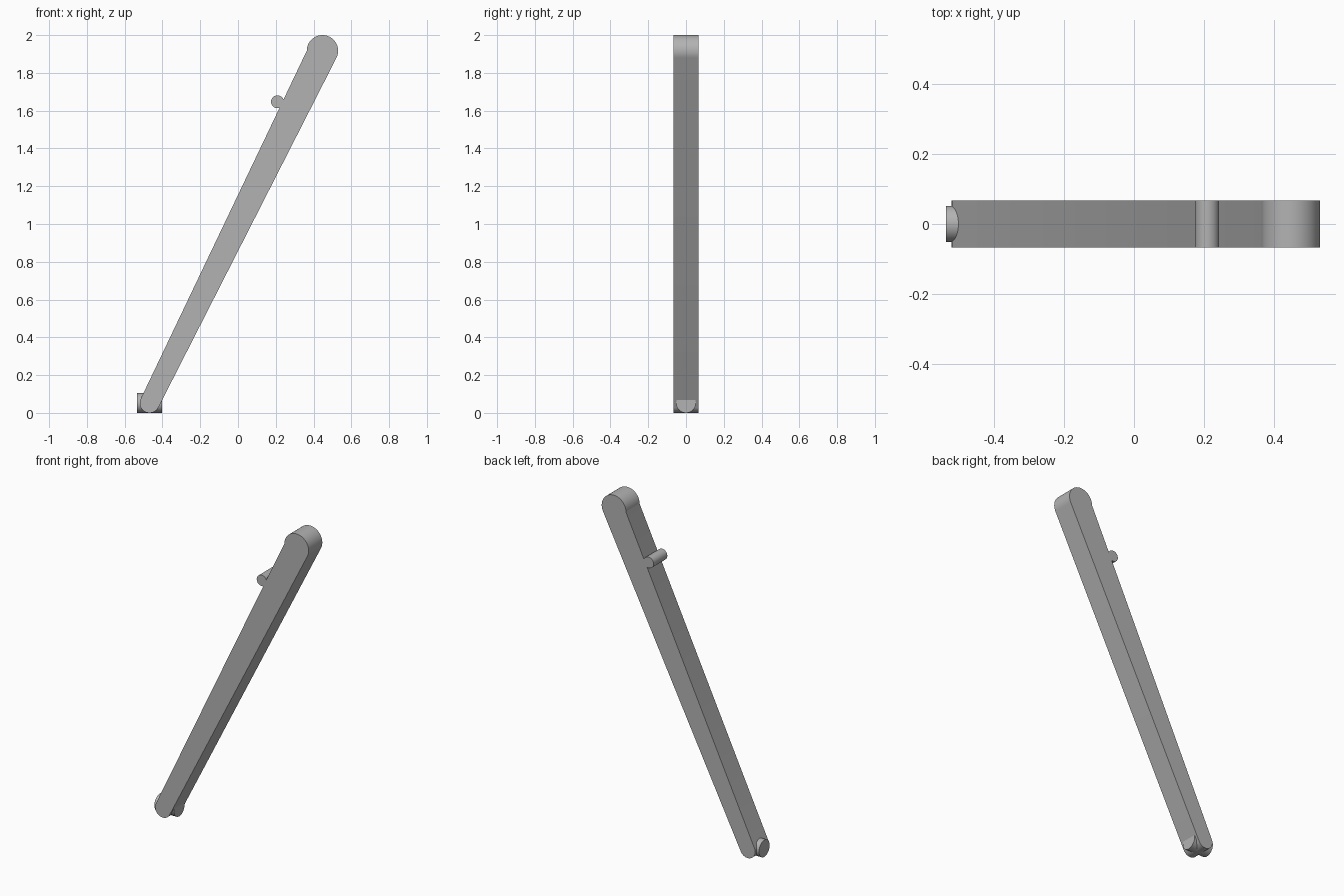
import bpy, bmesh
from math import sin, cos, radians, pi
from mathutils import Matrix

cube = bpy.data.objects.get("Cube")
if cube:
    bpy.data.objects.remove(cube, do_unlink=True)

# Plain grey
grey = bpy.data.materials.new("grey")
grey.use_nodes = True
colour = (0.45, 0.45, 0.45, 1)
grey.diffuse_color = colour
grey.node_tree.nodes["Principled BSDF"].inputs["Base Color"].default_value = colour

HALF_WIDTH = 0.067


def finish(bm, name):
    bmesh.ops.recalc_face_normals(bm, faces=bm.faces)
    mesh = bpy.data.meshes.new(name)
    bm.to_mesh(mesh)
    bm.free()
    mesh.materials.append(grey)
    obj = bpy.data.objects.new(name, mesh)
    bpy.context.collection.objects.link(obj)
    bpy.ops.object.select_all(action="DESELECT")
    obj.select_set(True)
    bpy.context.view_layer.objects.active = obj
    bpy.ops.object.shade_smooth_by_angle(angle=radians(30))
    return obj


def arc(x, z, radius, start, end, steps=32):
    angles = [radians(start + (end - start) * i / steps) for i in range(steps + 1)]
    return [(x + radius * cos(a), z + radius * sin(a)) for a in angles]


def cylinder(name, centre, radius, length, axis):
    bm = bmesh.new()
    turn = Matrix.Rotation(pi / 2, 4, axis)
    bmesh.ops.create_cone(bm, cap_ends=True, segments=48, radius1=radius,
                          radius2=radius, depth=length,
                          matrix=Matrix.Translation(centre) @ turn)
    return finish(bm, name)


# Slanted, tapering bar with a round cap at each end
outline = arc(0.447, 1.917, 0.083, -27, 180) + arc(-0.468, 0.052, 0.052, 155, 333)
bm = bmesh.new()
side = bm.faces.new([bm.verts.new((x, -HALF_WIDTH, z)) for x, z in outline])
extruded = bmesh.ops.extrude_face_region(bm, geom=[side], use_keep_orig=True)
new_verts = [v for v in extruded["geom"] if isinstance(v, bmesh.types.BMVert)]
bmesh.ops.translate(bm, verts=new_verts, vec=(0, 2 * HALF_WIDTH, 0))
finish(bm, "slanted_bar")

# Cross peg on the upper edge
cylinder("cross_peg", (0.209, 0, 1.647), 0.034, 2 * HALF_WIDTH, "X")

# Foot pin through the lower end
cylinder("foot_pin", (-0.469, 0, 0.052), 0.052, 0.134, "Y")
